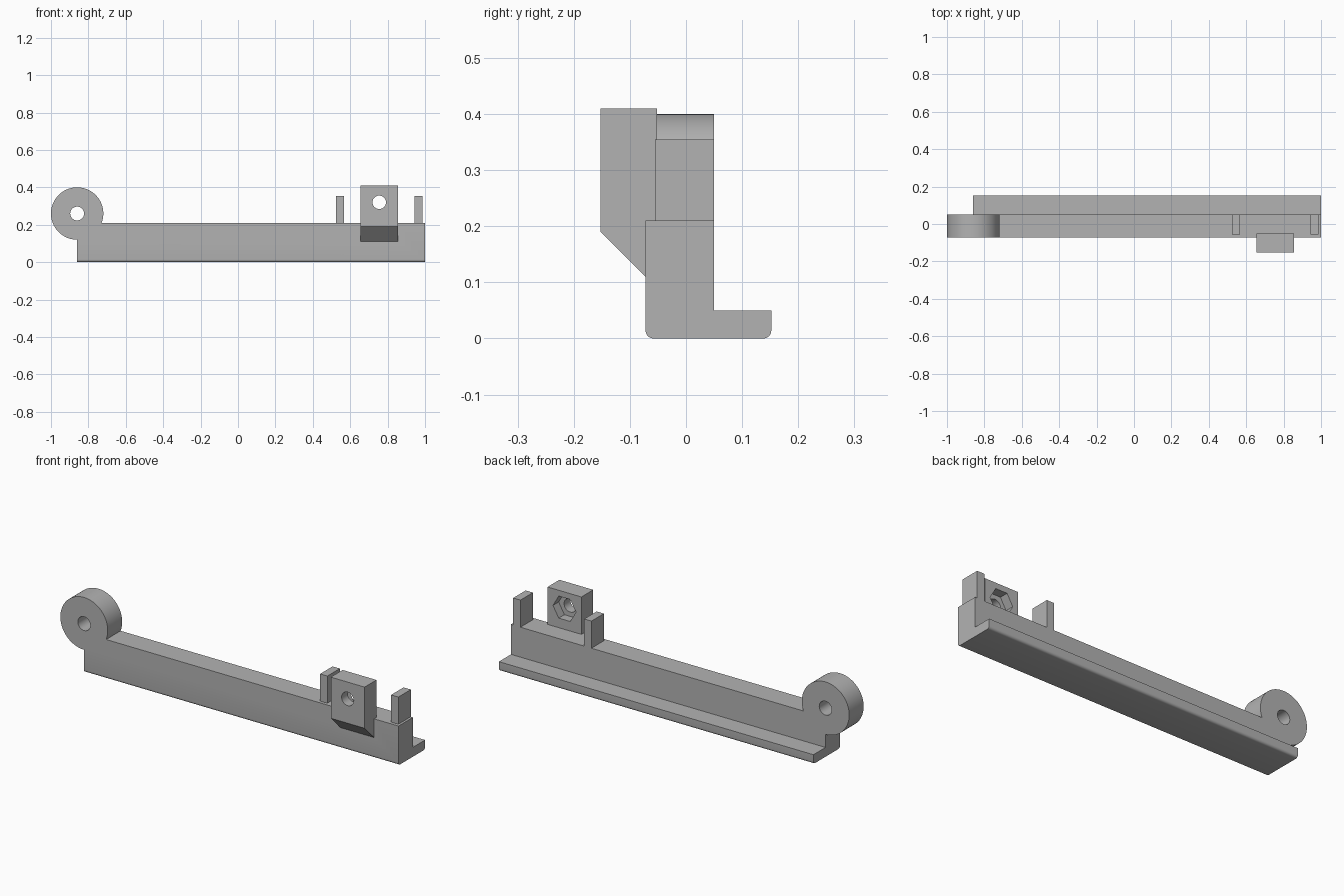
import bpy, bmesh, math
from mathutils import Matrix, Vector

cube = bpy.data.objects.get("Cube")
if cube:
    bpy.data.objects.remove(cube)

grey = bpy.data.materials.new("plain grey")
grey.use_nodes = True
COLOUR = (0.45, 0.45, 0.45, 1)
grey.diffuse_color = COLOUR
grey.node_tree.nodes["Principled BSDF"].inputs["Base Color"].default_value = COLOUR


def finish(name, bm):
    bmesh.ops.recalc_face_normals(bm, faces=bm.faces)
    mesh = bpy.data.meshes.new(name)
    bm.to_mesh(mesh)
    bm.free()
    mesh.materials.append(grey)
    obj = bpy.data.objects.new(name, mesh)
    bpy.context.collection.objects.link(obj)
    return obj


def extrude_x(name, profile, x0, x1, round_bottom=0):
    """Extrude a (y, z) profile along x, optionally rounding its lowest long edges."""
    bm = bmesh.new()
    face = bm.faces.new([bm.verts.new((x0, y, z)) for y, z in profile])
    out = bmesh.ops.extrude_face_region(bm, geom=[face])
    moved = [v for v in out["geom"] if isinstance(v, bmesh.types.BMVert)]
    bmesh.ops.translate(bm, verts=moved, vec=Vector((x1 - x0, 0, 0)))
    if round_bottom:
        edges = [e for e in bm.edges if all(v.co.z < 0.001 for v in e.verts)
                 and abs(e.verts[0].co.x - e.verts[1].co.x) > 0.1]
        bmesh.ops.bevel(bm, geom=edges, offset=round_bottom, segments=6,
                        profile=0.5, affect='EDGES')
    return finish(name, bm)


def cylinder_y(name, x, z, radius, y0, y1, sides):
    """Prism with its axis along y and a corner pointing along x."""
    bm = bmesh.new()
    turn = Matrix.Rotation(math.radians(90), 4, 'X') @ Matrix.Rotation(math.radians(90), 4, 'Z')
    bmesh.ops.create_cone(bm, cap_ends=True, segments=sides, radius1=radius,
                          radius2=radius, depth=y1 - y0,
                          matrix=Matrix.Translation((x, (y0 + y1) / 2, z)) @ turn)
    return finish(name, bm)


def combine(target, other, operation):
    mod = target.modifiers.new(other.name, 'BOOLEAN')
    mod.object = other
    mod.operation = operation
    mod.solver = 'EXACT'
    bpy.context.view_layer.objects.active = target
    bpy.ops.object.modifier_apply(modifier=mod.name)
    bpy.data.objects.remove(other)


FRONT, BACK, TOP = -0.072, 0.05, 0.21

# L-shaped rail with rounded underside edges
rail = extrude_x("rail", [(FRONT, 0), (0.152, 0), (0.152, 0.05), (BACK, 0.05),
                          (BACK, TOP), (FRONT, TOP)], -0.86, 1, 0.014)

# Pivot hub at the right end, bored through
combine(rail, cylinder_y("hub", -0.86, 0.26, 0.14, FRONT, BACK, 96), 'UNION')
combine(rail, cylinder_y("hub_bore", -0.86, 0.26, 0.037, -0.3, 0.3, 48), 'DIFFERENCE')

# Screw block with sloped underside, screw hole and hexagonal nut pocket
block = extrude_x("screw_block", [(-0.152, 0.19), (FRONT, 0.11), (-0.052, 0.11),
                                  (-0.052, 0.41), (-0.152, 0.41)], 0.655, 0.855)
combine(rail, block, 'UNION')
combine(rail, cylinder_y("screw_hole", 0.755, 0.32, 0.036, -0.3, 0.3, 48), 'DIFFERENCE')
combine(rail, cylinder_y("nut_pocket", 0.755, 0.32, 0.068, -0.1, 0.0, 6), 'DIFFERENCE')

# Two upright guide posts
for side, x in (("right", 0.524), ("left", 0.944)):
    extrude_x(side + "_guide_post", [(-0.055, TOP), (BACK, TOP), (BACK, 0.355),
                                     (-0.055, 0.355)], x, x + 0.043)

# Smooth curved surfaces, keep hard edges
bpy.ops.object.select_all(action='DESELECT')
rail.select_set(True)
bpy.context.view_layer.objects.active = rail
bpy.ops.object.shade_smooth_by_angle(angle=math.radians(30))
